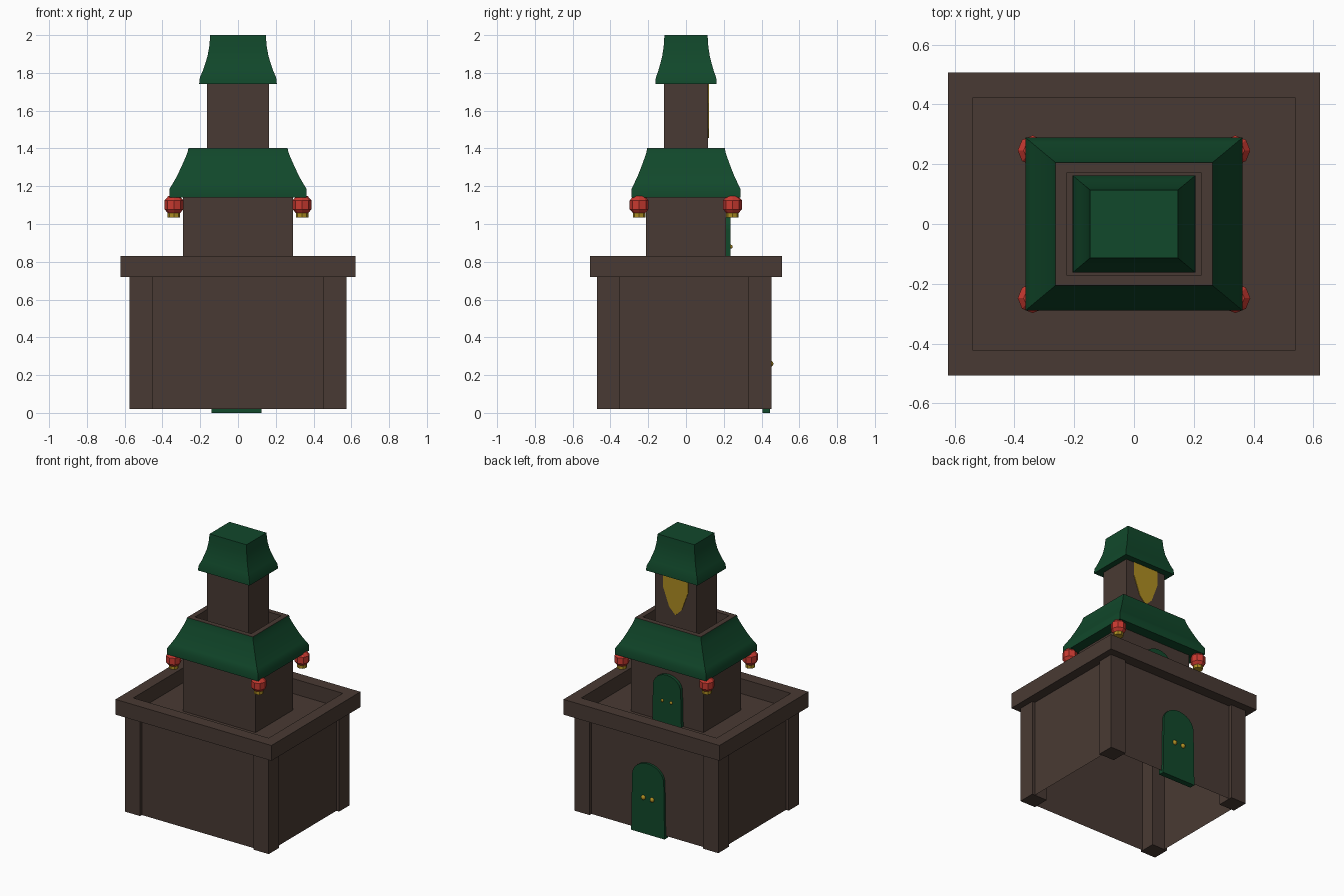
import bpy, bmesh, math

if "Cube" in bpy.data.objects:
    bpy.data.objects.remove(bpy.data.objects["Cube"])


def material(name, rgb):
    m = bpy.data.materials.new(name)
    m.diffuse_color = (*rgb, 1)
    m.use_nodes = True
    m.node_tree.nodes["Principled BSDF"].inputs["Base Color"].default_value = m.diffuse_color
    return m


BROWN = material("dark brown wood", (0.066, 0.042, 0.033))
GREEN = material("deep green", (0.0056, 0.065, 0.024))
RED = material("lantern red", (0.58, 0.042, 0.03))
GOLD = material("gold", (0.42, 0.265, 0.016))


def finish(name, bm, mat, smooth=False):
    bmesh.ops.recalc_face_normals(bm, faces=bm.faces)
    me = bpy.data.meshes.new(name)
    bm.to_mesh(me)
    bm.free()
    me.materials.append(mat)
    if smooth:
        for p in me.polygons:
            p.use_smooth = True
        me.set_sharp_from_angle(angle=math.radians(35))
    ob = bpy.data.objects.new(name, me)
    bpy.context.collection.objects.link(ob)
    return ob


def loft(name, mat, rings, bottom=True, top=True, loop=False, smooth=False):
    """Join rings of points; cap the ends or close the rings into a loop."""
    bm = bmesh.new()
    vs = [[bm.verts.new(p) for p in r] for r in rings]
    n = len(vs[0])
    pairs = list(zip(vs, vs[1:])) + ([(vs[-1], vs[0])] if loop else [])
    for a, b in pairs:
        for i in range(n):
            j = (i + 1) % n
            bm.faces.new((a[i], a[j], b[j], b[i]))
    if bottom and not loop:
        bm.faces.new(vs[0][::-1])
    if top and not loop:
        bm.faces.new(vs[-1])
    return finish(name, bm, mat, smooth)


def rect(x, y, z, cy=0.0):
    return [(-x, cy - y, z), (x, cy - y, z), (x, cy + y, z), (-x, cy + y, z)]


def circle(cx, cy, r, z, n=8):
    return [(cx + r * math.cos(math.tau * i / n),
             cy + r * math.sin(math.tau * i / n), z) for i in range(n)]


def frame(name, ox, oy, ix, iy, z0, z1):
    return loft(name, BROWN, [rect(ox, oy, z0), rect(ox, oy, z1),
                              rect(ix, iy, z1), rect(ix, iy, z0)], loop=True)


def plate(name, mat, outline, y0, y1, smooth=False):
    """Extrude an (x, z) outline along y."""
    return loft(name, mat, [[(x, y, z) for x, z in outline] for y in (y0, y1)],
                smooth=smooth)


# ground storey: hollow walls open below, four corner posts, deck and parapet
loft("lower_walls", BROWN, [rect(0.552, 0.44, 0.02, -0.01),
                            rect(0.552, 0.44, 0.722, -0.01)], bottom=False)
for sx, side in ((-1, "left"), (1, "right")):
    for cy, end in ((-0.41, "front"), (0.392, "back")):
        loft(f"{end}_{side}_post", BROWN,
             [[(x + sx * 0.513, y, z) for x, y, z in rect(0.061, 0.06, z, cy)]
              for z in (0.02, 0.72)])
frame("lower_parapet", 0.622, 0.507, 0.54, 0.422, 0.72, 0.83)

# upper storeys
loft("middle_walls", BROWN, [rect(0.29, 0.213, 0.72), rect(0.29, 0.213, 1.30)][:1]
     + [rect(0.29, 0.213, 1.16)])
frame("upper_parapet", 0.262, 0.206, 0.225, 0.17, 1.16, 1.402)
loft("upper_deck", BROWN, [rect(0.23, 0.175, 1.29), rect(0.23, 0.175, 1.31)])
loft("top_walls", BROWN, [rect(0.164, 0.117, 1.30), rect(0.164, 0.117, 1.76)])

# flared roofs: (overhang beyond the top rim, height)
low = [(0.10, 1.14), (0.10, 1.185), (0.082, 1.215), (0.062, 1.25),
       (0.038, 1.30), (0.016, 1.35), (0.004, 1.38), (0.0, 1.40)]
rings = [rect(0.263 + o, 0.206 + o * 0.83, z) for o, z in low]
loft("middle_roof", GREEN, [rect(0.285, 0.208, 1.14)] + rings,
     bottom=False, top=False, smooth=True)
high = [(0.059, 1.74), (0.055, 1.775), (0.040, 1.81), (0.026, 1.85),
        (0.014, 1.89), (0.005, 1.94), (0.0, 2.0)]
loft("top_roof", GREEN, [rect(0.147 + o, 0.114 + o * 0.83, z) for o, z in high],
     smooth=True)


# arched back doors with paired knobs
def door(name, cx, half, z0, z1, y0, y1, knob_r, knob_z):
    rise = half * 0.8
    pts = [(cx - half, z0), (cx + half, z0)]
    for i in range(13):
        a = math.pi * i / 12
        pts.append((cx + half * 0.95 * math.cos(a), z1 - rise + rise * math.sin(a)))
    plate(name, GREEN, pts, y0, y1)
    for s, side in ((-1, "left"), (1, "right")):
        bm = bmesh.new()
        bmesh.ops.create_uvsphere(bm, u_segments=10, v_segments=6, radius=knob_r)
        bmesh.ops.translate(bm, verts=bm.verts, vec=(cx + s * 0.035, y1, knob_z))
        finish(f"{name}_{side}_knob", bm, GOLD, True)


door("lower_door", -0.008, 0.133, 0.0, 0.51, 0.405, 0.446, 0.017, 0.26)
door("middle_door", -0.012, 0.116, 0.72, 1.07, 0.20, 0.236, 0.011, 0.88)

# pointed gold window on the top storey's back
plate("gold_window", GOLD, [(-0.10, 1.745), (-0.10, 1.64), (-0.05, 1.505), (0, 1.455),
                            (0.05, 1.505), (0.10, 1.64), (0.10, 1.745)], 0.115, 0.121)

# lanterns hanging under the middle roof corners
for sx, side in ((-1, "left"), (1, "right")):
    for cy, end in ((-0.248, "front"), (0.246, "back")):
        cx = sx * 0.339
        loft(f"{end}_{side}_lantern", RED,
             [circle(cx, cy, r, z) for r, z in
              ((0.030, 1.055), (0.05, 1.078), (0.05, 1.125), (0.030, 1.148))])
        loft(f"{end}_{side}_lantern_base", GOLD,
             [circle(cx, cy, 0.033, z) for z in (1.035, 1.06)])
